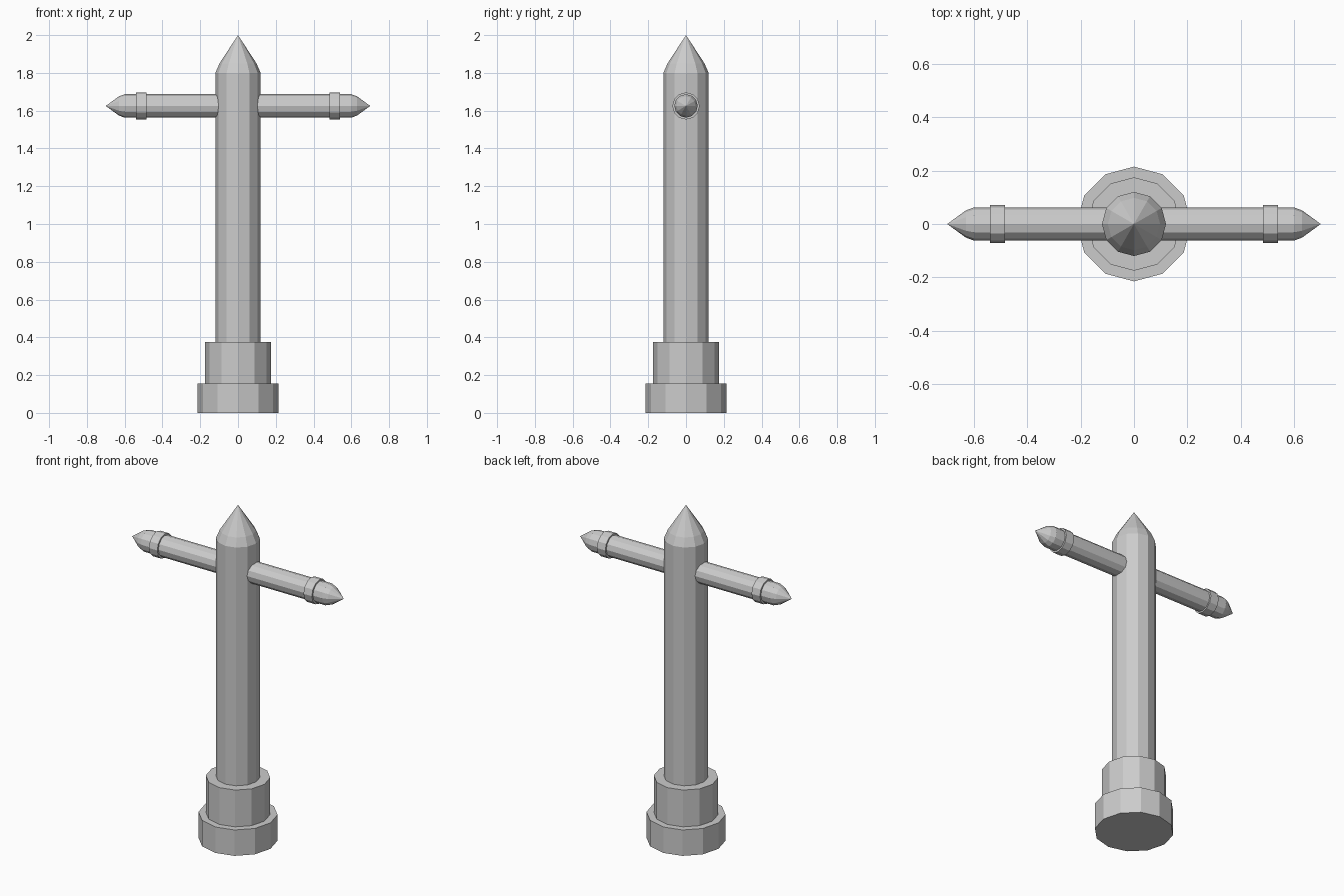
import bpy, bmesh
from math import cos, sin, pi
from mathutils import Matrix

if "Cube" in bpy.data.objects:
    bpy.data.objects.remove(bpy.data.objects["Cube"])

SIDES = 12


def lathe(name, profile, matrix=Matrix()):
    """Spin (radius, height) points around z into a closed faceted solid."""
    bm = bmesh.new()
    rings = []
    for r, z in profile:
        if r == 0:
            rings.append([bm.verts.new((0, 0, z))] * SIDES)
        else:
            rings.append([bm.verts.new((r * cos(2 * pi * i / SIDES), r * sin(2 * pi * i / SIDES), z))
                          for i in range(SIDES)])
    for a, b in zip(rings, rings[1:]):
        for i in range(SIDES):
            j = (i + 1) % SIDES
            bm.faces.new(list(dict.fromkeys((a[i], a[j], b[j], b[i]))))
    for ring in (rings[0], rings[-1]):
        if ring[0] is not ring[1]:
            bm.faces.new(ring)
    bmesh.ops.recalc_face_normals(bm, faces=bm.faces)
    mesh = bpy.data.meshes.new(name)
    bm.to_mesh(mesh)
    bm.free()
    ob = bpy.data.objects.new(name, mesh)
    ob.matrix_world = matrix
    bpy.context.collection.objects.link(ob)
    return ob


# Stepped base
lathe("base", [(0.215, 0), (0.215, 0.155), (0.175, 0.155), (0.175, 0.375), (0.115, 0.375)])

# Upright post with pointed cap
lathe("post", [(0.12, 0.3), (0.12, 1.8), (0.098, 1.85), (0, 2.0)])

# Crossbar pointed at both ends, lying along x
across = Matrix.Translation((0, 0, 1.625)) @ Matrix.Rotation(pi / 2, 4, 'Y')
half = [(0.062, 0.6), (0.051, 0.63), (0, 0.7)]
lathe("crossbar", [(r, -z) for r, z in reversed(half)] + half, across)

# Raised band near each end of the crossbar
for side, s in (("left", -1), ("right", 1)):
    lathe(side + "_band", [(0.06, s * 0.484), (0.072, s * 0.484), (0.072, s * 0.539), (0.06, s * 0.539)], across)
